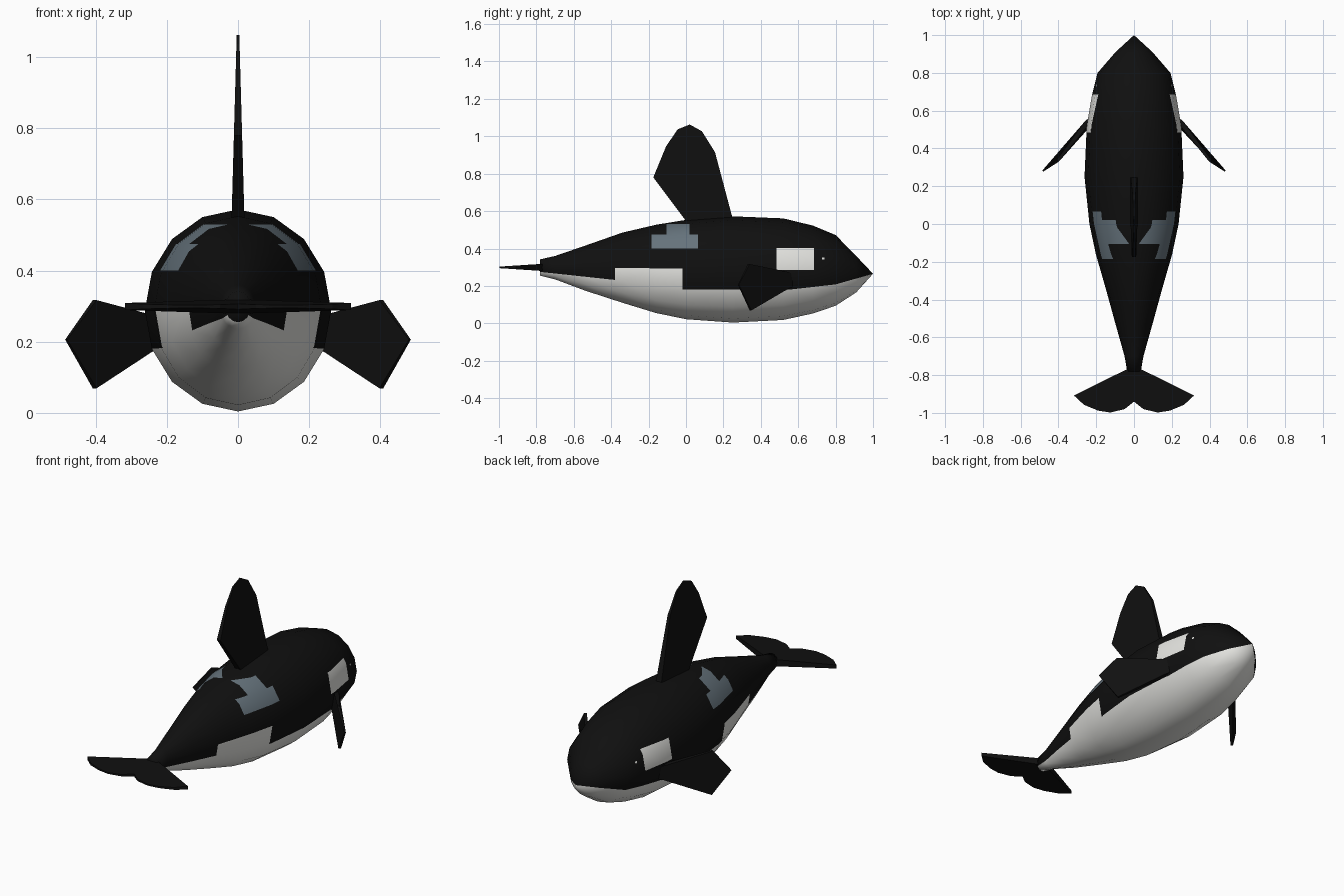
import bpy, bmesh, math
from mathutils import Vector
from mathutils.bvhtree import BVHTree
from mathutils.interpolate import poly_3d_calc

cube = bpy.data.objects.get("Cube")
if cube:
    bpy.data.objects.remove(cube, do_unlink=True)


def material(name, rgb):
    m = bpy.data.materials.new(name)
    m.use_nodes = True
    m.diffuse_color = (*rgb, 1)
    m.node_tree.nodes["Principled BSDF"].inputs["Base Color"].default_value = (*rgb, 1)
    return m


BLACK = material("black skin", (0.005, 0.005, 0.005))
WHITE = material("white skin", (0.78, 0.78, 0.75))
GREY = material("saddle grey", (0.13, 0.17, 0.2))


def add_object(name, bm, mats):
    bmesh.ops.recalc_face_normals(bm, faces=bm.faces)
    mesh = bpy.data.meshes.new(name)
    bm.to_mesh(mesh)
    bm.free()
    for m in mats:
        mesh.materials.append(m)
    obj = bpy.data.objects.new(name, mesh)
    bpy.context.collection.objects.link(obj)
    return obj


# Body: rings along y as (y, top, bottom, half width), closed at the snout
SIDES = 16
RINGS = [(-0.78, 0.342, 0.255, 0.036), (-0.7, 0.36, 0.235, 0.05),
         (-0.54, 0.415, 0.175, 0.095), (-0.34, 0.485, 0.11, 0.15),
         (-0.16, 0.527, 0.055, 0.202), (0.0, 0.553, 0.022, 0.236),
         (0.25, 0.572, 0.004, 0.262), (0.52, 0.561, 0.018, 0.25),
         (0.68, 0.522, 0.053, 0.223), (0.8, 0.472, 0.094, 0.193),
         (0.91, 0.36, 0.165, 0.098)]
bm = bmesh.new()
loops = []
for y, top, low, w in RINGS:
    mid, h = (top + low) / 2, (top - low) / 2
    angles = [math.tau * i / SIDES for i in range(SIDES)]
    loops.append([bm.verts.new((w * math.sin(a), y, mid + h * math.cos(a))) for a in angles])
snout = bm.verts.new((0, 1, 0.265))
for a, b in zip(loops, loops[1:]):
    for i in range(SIDES):
        j = (i + 1) % SIDES
        bm.faces.new((a[i], a[j], b[j], b[i]))
for i in range(SIDES):
    bm.faces.new((loops[-1][i], loops[-1][(i + 1) % SIDES], snout))
bm.faces.new(loops[0])
bmesh.ops.recalc_face_normals(bm, faces=bm.faces)

# Keep the smooth normals of the uncut body
bm.normal_update()
bm.verts.ensure_lookup_table()
bm.faces.ensure_lookup_table()
tree = BVHTree.FromBMesh(bm)
polys = [[(v.co.copy(), v.normal.copy()) for v in f.verts] for f in bm.faces]


def smooth_normal(co):
    point, _, index, _ = tree.find_nearest(co)
    weights = poly_3d_calc([c for c, _ in polys[index]], point)
    return sum((n * w for (_, n), w in zip(polys[index], weights)), Vector()).normalized()


def cut(y, z, direction, y_range, z_range):
    """Cut the body faces in a window with a plane through (y, z) along direction."""
    faces = [f for f in bm.faces
             if max(v.co.y for v in f.verts) > y_range[0] + 1e-4
             and min(v.co.y for v in f.verts) < y_range[1] - 1e-4
             and max(v.co.z for v in f.verts) > z_range[0] + 1e-4
             and min(v.co.z for v in f.verts) < z_range[1] - 1e-4]
    edges = {e for f in faces for e in f.edges}
    verts = {v for f in faces for v in f.verts}
    bmesh.ops.bisect_plane(bm, geom=[*verts, *edges, *faces], dist=1e-5,
                           plane_co=(0, y, z), plane_no=(0, -direction[1], direction[0]))


# Belly line as spans (y start, z start, y end, z end)
BELLY = [(-0.78, 0.275, -0.38, 0.232), (-0.38, 0.297, -0.02, 0.292),
         (-0.02, 0.182, 0.55, 0.18), (0.55, 0.18, 0.8, 0.208),
         (0.8, 0.208, 1.0, 0.265)]
# Patches as (y min, y max, z min, z max, material slot)
PATCHES = [(-0.185, 0.065, 0.4, 0.475, 2), (-0.105, 0.02, 0.475, 0.53, 2),
           (0.485, 0.685, 0.285, 0.402, 1), (0.728, 0.74, 0.341, 0.352, 1)]
for y0, z0, y1, z1 in BELLY[1:]:
    cut(y0, 0, (0, 1), (-2, 2), (0, 1))
for y0, z0, y1, z1 in BELLY:
    cut(y0, z0, (y1 - y0, z1 - z0), (y0, y1), (0, 1))
for y0, y1, z0, z1, slot in PATCHES:
    for y in (y0, y1):
        cut(y, 0, (0, 1), (y0, y1), (z0, z1))
    for z in (z0, z1):
        cut(0, z, (1, 0), (y0, y1), (z0, z1))

for f in bm.faces:
    f.smooth = True
    c = f.calc_center_median()
    f.material_index = 0
    for y0, z0, y1, z1 in BELLY:
        if y0 <= c.y < y1 and c.z < z0 + (z1 - z0) * (c.y - y0) / (y1 - y0):
            f.material_index = 1
    for y0, y1, z0, z1, slot in PATCHES:
        if y0 < c.y < y1 and z0 < c.z < z1:
            f.material_index = slot
body = add_object("body", bm, [BLACK, WHITE, GREY])
body.data.normals_split_custom_set_from_vertices([smooth_normal(v.co) for v in body.data.vertices])


# Fins: outlines thickened along an axis, with a half thickness per point
def fin(name, outline, axis, thickness, mirror=False):
    bm = bmesh.new()
    for s in ((1, -1) if mirror else (1,)):
        sides = []
        for sign in (1, -1):
            sides.append([])
            for p in outline:
                co = Vector(p) + Vector(axis).normalized() * sign * thickness(Vector(p))
                co.x *= s
                sides[-1].append(bm.verts.new(co))
        a, b = sides
        bm.faces.new(a)
        bm.faces.new(b[::-1])
        for i in range(len(a)):
            j = (i + 1) % len(a)
            bm.faces.new((a[j], a[i], b[i], b[j]))
    return add_object(name, bm, [BLACK])


fin("dorsal_fin",
    [(0, y, z) for y, z in [(0.26, 0.52), (0.155, 0.915), (0.085, 1.027), (0.02, 1.063),
                            (-0.045, 1.037), (-0.107, 0.945), (-0.175, 0.78), (0.02, 0.52)]],
    (1, 0, 0), lambda p: 0.018 - 0.028 * (p.z - 0.55))

fin("tail_flukes",
    [(x, y, 0.299) for x, y in [(0, -0.72), (0.03, -0.765), (0.318, -0.908), (0.265, -0.957),
                                (0.19, -0.988), (0.125, -0.998), (0.05, -0.98), (0, -0.94)]],
    (0, 0, 1), lambda p: 0.004 + 0.065 * (p.y + 1), mirror=True)

# Flippers: swept plates, thinner towards the tip
fin("flippers",
    [(0.2, 0.575, 0.26), (0.25, 0.535, 0.275), (0.403, 0.335, 0.317), (0.483, 0.28, 0.206),
     (0.403, 0.345, 0.069), (0.23, 0.54, 0.186), (0.2, 0.575, 0.2)],
    (0.75, 0.66, 0), lambda p: max(0.003, 0.014 - 0.04 * (p.x - 0.23)), mirror=True)
